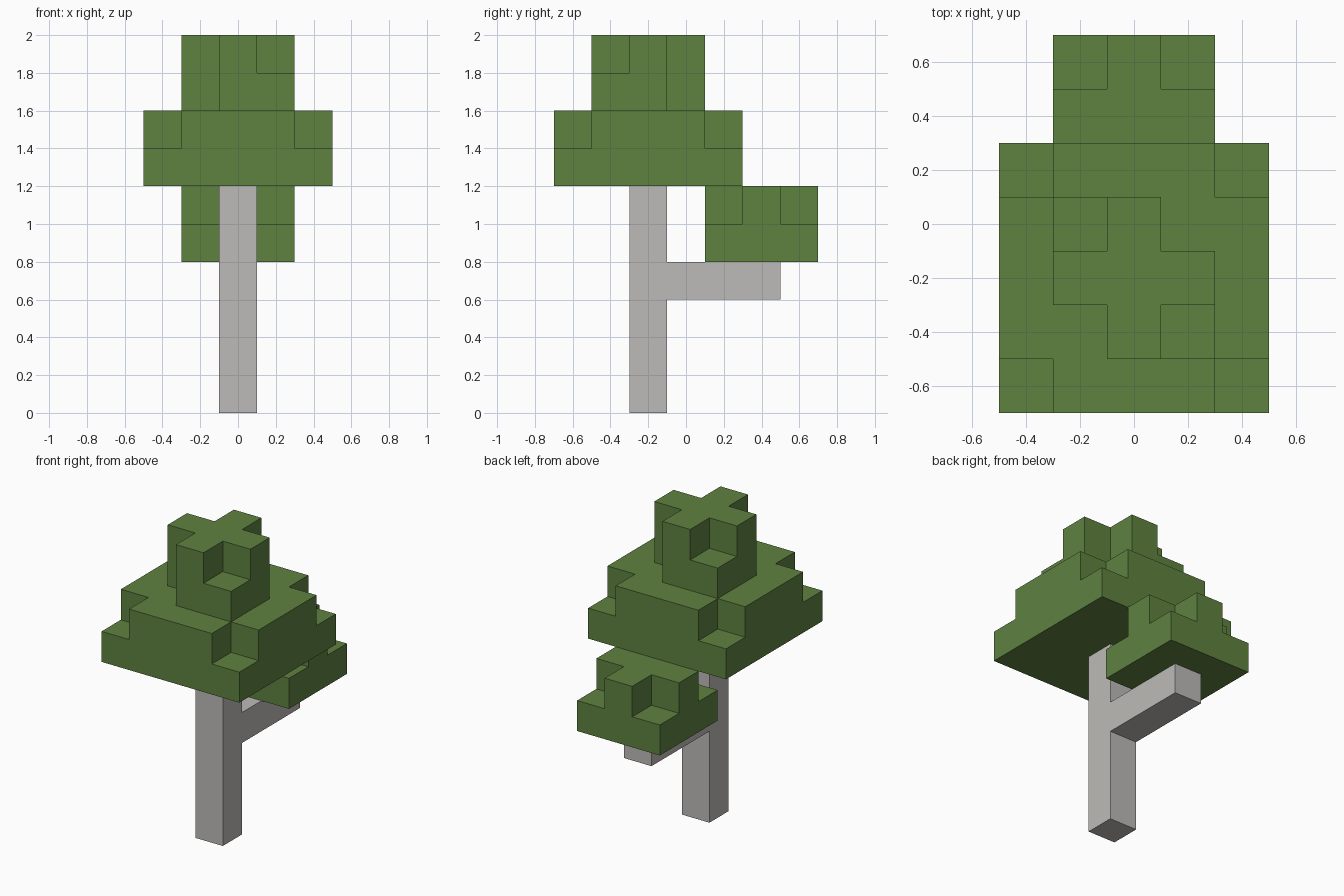
import bpy
import bmesh
import math
from mathutils import Vector

CELL = 0.2  # edge length of one block

cube = bpy.data.objects.get("Cube")
if cube:
    bpy.data.objects.remove(cube, do_unlink=True)


def make_material(name, rgb):
    mat = bpy.data.materials.new(name)
    mat.use_nodes = True
    color = (*rgb, 1.0)
    mat.diffuse_color = color
    bsdf = next(n for n in mat.node_tree.nodes if n.type == "BSDF_PRINCIPLED")
    bsdf.inputs["Base Color"].default_value = color
    return mat


def box(sx, sy, sz, at=(0, 0, 0)):
    """Set of block coordinates filling a box."""
    return {(at[0] + x, at[1] + y, at[2] + z)
            for x in range(sx) for y in range(sy) for z in range(sz)}


def block_object(name, cells, corner, mat):
    """Closed outer skin of a set of blocks, with flat areas merged."""
    bm = bmesh.new()
    for cell in cells:
        for axis in range(3):
            for sign in (-1, 1):
                n = Vector((0, 0, 0))
                n[axis] = sign
                if tuple(int(c + d) for c, d in zip(cell, n)) in cells:
                    continue
                u = Vector((0, 0, 0))
                u[(axis + 1) % 3] = 1
                v = n.cross(u)
                mid = Vector(cell) + Vector((0.5, 0.5, 0.5)) + n / 2
                quad = [mid + (a * u + b * v) / 2
                        for a, b in ((-1, -1), (1, -1), (1, 1), (-1, 1))]
                bm.faces.new([bm.verts.new(p * CELL + Vector(corner)) for p in quad])
    bmesh.ops.remove_doubles(bm, verts=bm.verts, dist=0.001)
    bmesh.ops.dissolve_limit(bm, angle_limit=math.radians(1),
                             verts=bm.verts, edges=bm.edges)
    mesh = bpy.data.meshes.new(name)
    bm.to_mesh(mesh)
    bm.free()
    mesh.materials.append(mat)
    obj = bpy.data.objects.new(name, mesh)
    bpy.context.collection.objects.link(obj)
    return obj


def clump(w, open_corners=()):
    """Two-layer leaf block: top corners cut, chosen corners cut full height."""
    corners = {(x, y) for x in (0, w - 1) for y in (0, w - 1)}
    return {c for c in box(w, w, 2)
            if c[:2] not in corners or (c[2] == 0 and c[:2] not in open_corners)}


bark = make_material("pale grey bark", (0.509, 0.497, 0.479))
leaf = make_material("leaf green", (0.114, 0.220, 0.051))

# Trunk with the side branch reaching to the back
block_object("trunk_and_branch", box(1, 1, 6) | box(1, 3, 1, (0, 1, 3)),
             (-0.1, -0.3, 0), bark)

# Leaves: branch clump, wide canopy, crown with two opposite corners open
block_object("branch_leaves", clump(3), (-0.3, 0.1, 0.8), leaf)
block_object("canopy_leaves", clump(5), (-0.5, -0.7, 1.2), leaf)
block_object("crown_leaves", clump(3, {(0, 0), (2, 2)}), (-0.3, -0.5, 1.6), leaf)
